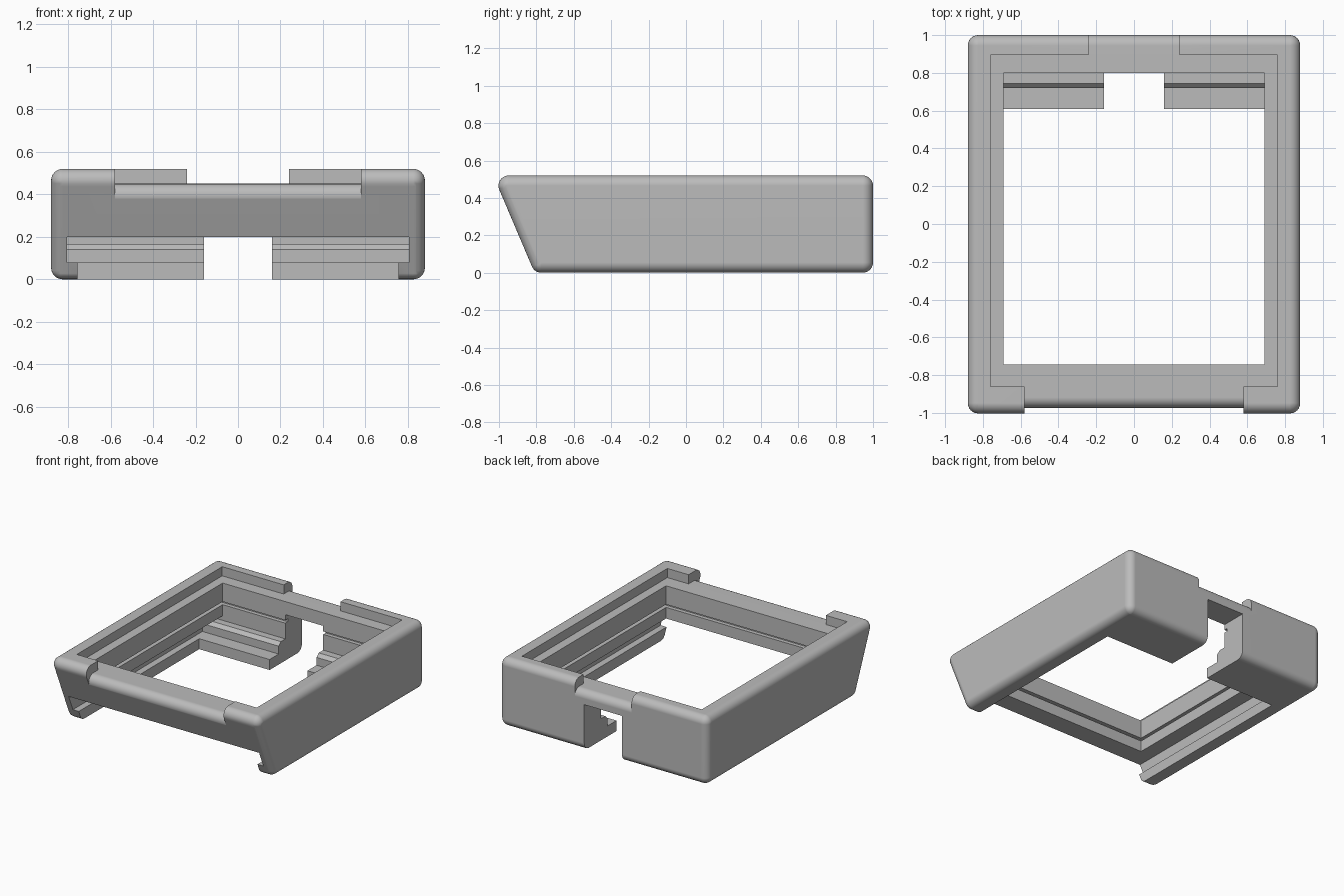
import bpy, bmesh
from math import sin, cos, pi, radians

if "Cube" in bpy.data.objects:
    bpy.data.objects.remove(bpy.data.objects["Cube"])

R = 0.055          # edge rounding
SLOPE = 0.425      # lean of the front face
TOP, FLOOR = 0.52, 0.45

grey = bpy.data.materials.new("plain_grey")
grey.use_nodes = True
colour = (0.5, 0.5, 0.5, 1)
grey.diffuse_color = colour
grey.node_tree.nodes["Principled BSDF"].inputs["Base Color"].default_value = colour


def front_centre(z):
    """y of the rounding centre tucked behind the leaning front face"""
    return -0.81 - SLOPE * z + R * (1 + SLOPE ** 2) ** 0.5


def make_object(name, bm):
    bmesh.ops.recalc_face_normals(bm, faces=bm.faces)
    mesh = bpy.data.meshes.new(name)
    bm.to_mesh(mesh)
    bm.free()
    obj = bpy.data.objects.new(name, mesh)
    bpy.context.collection.objects.link(obj)
    mesh.materials.append(grey)
    return obj


def prism(name, profile, x0, x1):
    """extrude a (y, z) profile along x"""
    bm = bmesh.new()
    face = bm.faces.new([bm.verts.new((x0, y, z)) for y, z in profile])
    ext = bmesh.ops.extrude_face_region(bm, geom=[face])
    for v in ext["geom"]:
        if isinstance(v, bmesh.types.BMVert):
            v.co.x = x1
    return make_object(name, bm)


def box(name, x, y0, y1, z0, z1):
    return prism(name, [(y0, z0), (y1, z0), (y1, z1), (y0, z1)], -x, x)


def arc(cy, cz, a0, a1, n=10):
    angles = [radians(a0 + (a1 - a0) * i / n) for i in range(n + 1)]
    return [(cy + R * cos(a), cz + R * sin(a)) for a in angles]


# Rounded body: hull of a ball in each corner
bm = bmesh.new()
for z in (R, TOP - R):
    for y in (front_centre(z), 1 - R):
        for x in (-0.88 + R, 0.88 - R):
            bm.verts.new((x, y, z + R))
            bm.verts.new((x, y, z - R))
            for i in range(1, 12):
                lat = pi * i / 12 - pi / 2
                for j in range(24):
                    lon = pi * j / 12
                    bm.verts.new((x + R * cos(lat) * cos(lon),
                                  y + R * cos(lat) * sin(lon),
                                  z + R * sin(lat)))
hull = bmesh.ops.convex_hull(bm, input=bm.verts)
spare = {g for k in ("geom_interior", "geom_unused") for g in hull[k]
         if isinstance(g, bmesh.types.BMVert)}
bmesh.ops.delete(bm, geom=list(spare), context="VERTS")
bmesh.ops.dissolve_limit(bm, angle_limit=radians(0.5),
                         verts=bm.verts, edges=bm.edges)
body = make_object("frame_body", bm)

cz = FLOOR - R
front_arc = arc(front_centre(cz), cz, 90, 203)
back_arc = arc(1 - R, cz, 90, 0)

cutters = [
    # top recess and the window through its floor
    box("recess", 0.76, -0.86, 0.895, FLOOR, 0.7),
    box("window", 0.69, -0.745, 0.80, 0.18, 0.6),
    # thin groove around the window wall
    box("groove", 0.72, -0.775, 0.83, 0.285, 0.308),
    # slide-in channel, open at the front and stepped at the back
    prism("channel", [(-1.2, 0.08), (0.72, 0.08), (0.72, 0.14), (0.745, 0.165),
                      (0.80, 0.165), (0.80, 0.20), (-1.2, 0.20)], -0.805, 0.805),
    box("underside", 0.755, -1.2, 0.61, -0.1, 0.1),
    # cable slot in the back wall
    box("slot", 0.16, 0.5, 1.2, -0.1, 0.35),
    # rim gaps leaving a rounded bar below
    prism("front_gap", [(-1.2, 0.7), (-0.8, 0.7), (-0.8, FLOOR)] + front_arc
          + [(-1.2, front_arc[-1][1])], -0.58, 0.58),
    prism("back_gap", [(1.2, 0.7), (0.85, 0.7), (0.85, FLOOR)] + back_arc
          + [(1.2, cz)], -0.24, 0.24),
]

bpy.ops.object.select_all(action="DESELECT")
body.select_set(True)
bpy.context.view_layer.objects.active = body
for cutter in cutters:
    mod = body.modifiers.new(cutter.name, "BOOLEAN")
    mod.operation = "DIFFERENCE"
    mod.solver = "EXACT"
    mod.object = cutter
    bpy.ops.object.modifier_apply(modifier=mod.name)
    bpy.data.objects.remove(cutter)

bpy.ops.object.shade_smooth_by_angle(angle=radians(30))
weighted = body.modifiers.new("weighted_normals", "WEIGHTED_NORMAL")
weighted.keep_sharp = True
